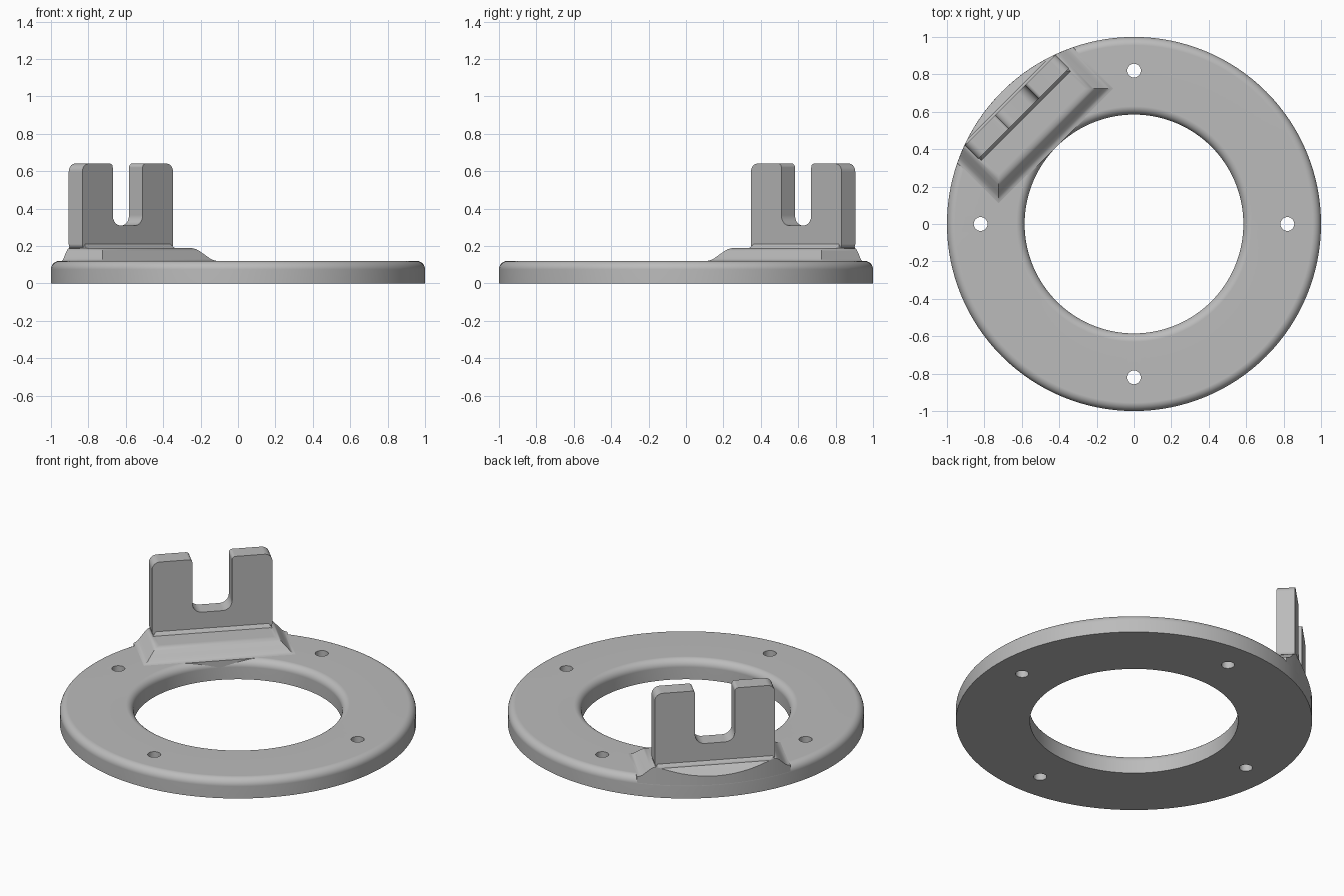
import bpy, bmesh, math
from mathutils import Matrix

if "Cube" in bpy.data.objects:
    bpy.data.objects.remove(bpy.data.objects["Cube"], do_unlink=True)

grey = bpy.data.materials.new("plain grey")
grey.use_nodes = True
colour = (0.5, 0.5, 0.5, 1)
grey.diffuse_color = colour
grey.node_tree.nodes["Principled BSDF"].inputs["Base Color"].default_value = colour

BRACKET_TURN = Matrix.Rotation(math.radians(45), 4, "Z")


def make_object(name, bm):
    bmesh.ops.recalc_face_normals(bm, faces=bm.faces)
    mesh = bpy.data.meshes.new(name)
    bm.to_mesh(mesh)
    bm.free()
    obj = bpy.data.objects.new(name, mesh)
    bpy.context.collection.objects.link(obj)
    mesh.materials.append(grey)
    return obj


def activate(obj):
    bpy.ops.object.select_all(action="DESELECT")
    obj.select_set(True)
    bpy.context.view_layer.objects.active = obj


def boolean(obj, cutter, operation):
    cutter.hide_render = True
    mod = obj.modifiers.new("cut", "BOOLEAN")
    mod.operation, mod.object, mod.solver = operation, cutter, "EXACT"
    activate(obj)
    bpy.ops.object.modifier_apply(modifier=mod.name)
    bpy.data.objects.remove(cutter, do_unlink=True)


def finish(obj):
    activate(obj)
    bpy.ops.object.shade_smooth_by_angle(angle=math.radians(30))
    mod = obj.modifiers.new("even shading", "WEIGHTED_NORMAL")
    mod.keep_sharp = True


def arc(cx, cz, r, start, end, steps=8):
    angles = [math.radians(start + (end - start) * i / steps) for i in range(steps + 1)]
    return [(cx + r * math.cos(a), cz + r * math.sin(a)) for a in angles]


def cylinder(name, x, y, r, z0, z1, sides):
    bm = bmesh.new()
    bmesh.ops.create_cone(bm, cap_ends=True, segments=sides, radius1=r, radius2=r,
                          depth=z1 - z0, matrix=Matrix.Translation((x, y, (z0 + z1) / 2)))
    return make_object(name, bm)


def loft(name, half_width, v0, v1, profile):
    """Stack of rectangles, each grown by an offset at its height."""
    bm = bmesh.new()
    rings = []
    for grow, z in profile:
        w = half_width + grow
        corners = [(-w, v0 - grow), (w, v0 - grow), (w, v1 + grow), (-w, v1 + grow)]
        rings.append([bm.verts.new((x, y, z)) for x, y in corners])
    for low, high in zip(rings, rings[1:]):
        for i in range(4):
            j = (i + 1) % 4
            bm.faces.new((low[i], low[j], high[j], high[i]))
    bm.faces.new(rings[0])
    bm.faces.new(rings[-1])
    bm.transform(BRACKET_TURN)
    return make_object(name, bm)


# Flat ring with rounded upper edges
INNER, HEIGHT, ROUND = 0.585, 0.12, 0.045
profile = [(INNER, 0), (1, 0)]
profile += arc(1 - ROUND, HEIGHT - ROUND, ROUND, 0, 90)
profile += arc(INNER + ROUND, HEIGHT - ROUND, ROUND, 90, 180)
bm = bmesh.new()
verts = [bm.verts.new((r, 0, z)) for r, z in profile]
edges = [bm.edges.new((verts[i], verts[(i + 1) % len(verts)])) for i in range(len(verts))]
bmesh.ops.spin(bm, geom=verts + edges, cent=(0, 0, 0), axis=(0, 0, 1),
               angle=math.tau, steps=128, use_duplicate=False)
bmesh.ops.remove_doubles(bm, verts=bm.verts, dist=0.0001)
ring = make_object("ring", bm)

# Four screw holes
for x, y in [(1, 0), (-1, 0), (0, 1), (0, -1)]:
    boolean(ring, cylinder("hole_cutter", x * 0.82, y * 0.82, 0.037, -0.1, 0.3, 32), "DIFFERENCE")
finish(ring)

# Flared base of the bracket, trimmed to the rim of the ring
flare = [(0.095, 0.02), (0.095, 0.119), (0.08, 0.122), (0.066, 0.13), (0.05, 0.146),
         (0.022, 0.174), (0.01, 0.183), (-0.003, 0.188), (-0.018, 0.19)]
base = loft("bracket_base", 0.343, 0.68, 0.937, flare)
boolean(base, cylinder("rim_cutter", 0, 0, 0.9995, -0.1, 0.5, 128), "INTERSECT")
finish(base)

# Small sloped foot under the fork
foot = loft("fork_foot", 0.32, 0.836, 0.93, [(0.02, 0.18), (0.018, 0.19), (0, 0.212)])
boolean(foot, cylinder("rim_cutter", 0, 0, 0.9995, -0.1, 0.5, 128), "INTERSECT")
finish(foot)

# Upright fork: half outline from the slot round to the bottom, mirrored
WIDTH, TOP, FLOOR, SLOT = 0.343, 0.64, 0.31, 0.113
half = arc(SLOT - 0.055, FLOOR + 0.055, 0.055, -90, 0)
half += arc(SLOT + 0.02, TOP - 0.02, 0.02, 180, 90)
half += arc(WIDTH - 0.045, TOP - 0.045, 0.045, 90, 0)
half += arc(WIDTH - 0.025, 0.185 + 0.025, 0.025, 0, -90)
outline = half + [(-x, z) for x, z in reversed(half)]
bm = bmesh.new()
face = bm.faces.new([bm.verts.new((x, 0.834, z)) for x, z in outline])
extruded = bmesh.ops.extrude_face_region(bm, geom=[face])["geom"]
bmesh.ops.translate(bm, vec=(0, 0.103, 0),
                    verts=[g for g in extruded if isinstance(g, bmesh.types.BMVert)])
bm.transform(BRACKET_TURN)
finish(make_object("fork", bm))
